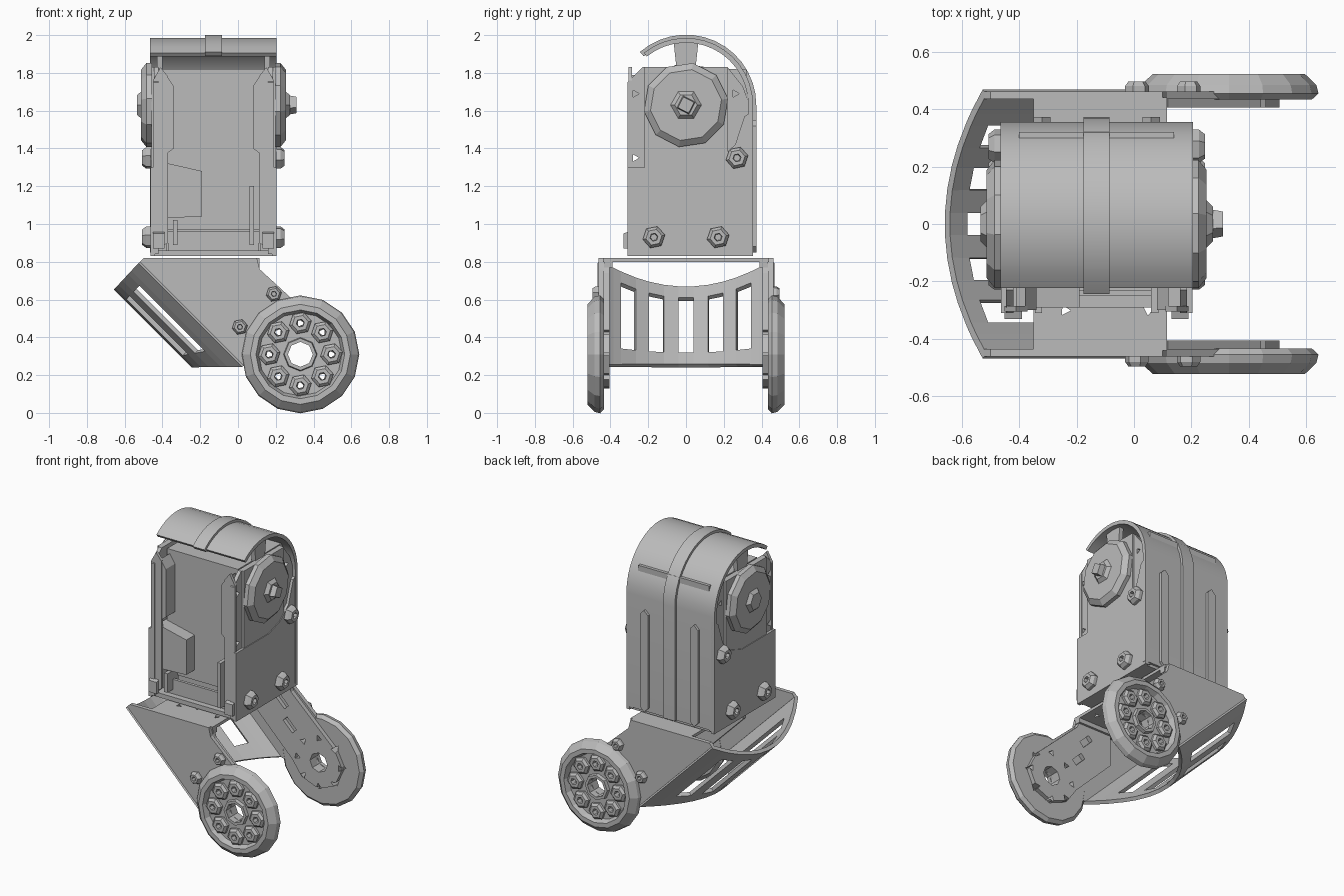
import bpy, bmesh, math
from mathutils import Vector, Matrix

if "Cube" in bpy.data.objects:
    bpy.data.objects.remove(bpy.data.objects["Cube"])

grey = bpy.data.materials.new("plain_grey")
grey.use_nodes = True
GREY = (0.5, 0.5, 0.5, 1)
grey.diffuse_color = GREY
grey.node_tree.nodes["Principled BSDF"].inputs["Base Color"].default_value = GREY

CX = -0.13           # centre line of the upper body
PIVOT = (0.33, 0.31) # wheel hub in x, z
AXES = {"x": lambda p, h: (h, p[0], p[1]),
        "y": lambda p, h: (p[0], h, p[1]),
        "z": lambda p, h: (p[0], p[1], h)}


def finish(name, bm):
    bmesh.ops.remove_doubles(bm, verts=bm.verts, dist=0.0001)
    bmesh.ops.recalc_face_normals(bm, faces=bm.faces)
    mesh = bpy.data.meshes.new(name)
    bm.to_mesh(mesh)
    bm.free()
    mesh.materials.append(grey)
    ob = bpy.data.objects.new(name, mesh)
    bpy.context.collection.objects.link(ob)
    return ob


def prism(name, pts, axis, a, b):
    """Extrude a flat outline along an axis from a to b."""
    bm = bmesh.new()
    lo = [bm.verts.new(AXES[axis](p, a)) for p in pts]
    hi = [bm.verts.new(AXES[axis](p, b)) for p in pts]
    bm.faces.new(lo)
    bm.faces.new(hi)
    for i in range(len(pts)):
        j = (i + 1) % len(pts)
        bm.faces.new((lo[i], lo[j], hi[j], hi[i]))
    return finish(name, bm)


def box(name, x, y, z):
    return prism(name, [(x[0], y[0]), (x[1], y[0]), (x[1], y[1]), (x[0], y[1])], "z", *z)


def lathe(name, profile, centre, direction, n, turn=0.0):
    """Spin a closed (radius, height) loop round a direction."""
    bm = bmesh.new()
    place = Matrix.Translation(centre) @ Vector(direction).to_track_quat("Z", "Y").to_matrix().to_4x4()
    rings = []
    for i in range(n):
        a = math.tau * i / n + turn
        rings.append([bm.verts.new(place @ Vector((r * math.cos(a), r * math.sin(a), h))) for r, h in profile])
    for i in range(n):
        for k in range(len(profile)):
            m = (k + 1) % len(profile)
            if profile[k][0] or profile[m][0]:
                p, q = rings[i], rings[(i + 1) % n]
                bm.faces.new((p[k], p[m], q[m], q[k]))
    return finish(name, bm)


def nut(name, centre, direction, r, h):
    loop = [(r, 0), (r, h * 0.55), (r * 0.72, h), (r * 0.36, h), (r * 0.3, 0)]
    return lathe(name, loop, centre, direction, 6, 0.2)


def ring_pts(c, r, n, turn=0.0):
    return [(c[0] + r * math.cos(math.tau * i / n + turn), c[1] + r * math.sin(math.tau * i / n + turn)) for i in range(n)]


def cut(ob, cutters):
    """Cut holes, bake the result and drop the cutters."""
    for c in cutters:
        c.hide_render = True
        m = ob.modifiers.new("hole", "BOOLEAN")
        m.operation, m.solver, m.object = "DIFFERENCE", "EXACT", c
    dg = bpy.context.evaluated_depsgraph_get()
    ob.data = bpy.data.meshes.new_from_object(ob.evaluated_get(dg))
    ob.modifiers.clear()
    for c in cutters:
        bpy.data.objects.remove(c)


# Upper body: inner case, floor tray, front block
box("inner_case", (CX - 0.27, CX + 0.27), (-0.2, 0.32), (0.97, 1.82))
box("case_base", (CX - 0.25, CX + 0.25), (-0.16, 0.3), (0.86, 0.97))
box("floor_tray", (CX - 0.32, CX + 0.32), (-0.29, 0.34), (0.83, 0.86))
box("tray_lip", (CX - 0.24, CX + 0.24), (-0.25, -0.23), (0.86, 0.96))
prism("front_block", [(-0.41, 1.03), (-0.19, 1.04), (-0.19, 1.28), (-0.41, 1.33)], "y", -0.29, -0.19)

# Side panels, hub discs, nuts and front posts
panel = [(-0.31, 0.84), (0.35, 0.84), (0.35, 1.6), (0.3, 1.73), (0.22, 1.83), (-0.23, 1.83), (-0.31, 1.75)]
lower = [(-0.31, 0.83), (0.355, 0.83), (0.355, 1.6), (0.31, 1.57), (0.26, 1.42), (0.17, 1.34), (0.05, 1.3), (-0.31, 1.3)]
for s, side in ((1, "left"), (-1, "right")):
    X = lambda d: CX + s * d
    up = prism(side + "_upper_panel", panel, "x", X(0.29), X(0.315))
    cut(up, [prism("hole", ring_pts(c, 0.022, 3), "x", X(0.27), X(0.34))
             for c in ((-0.27, 1.69), (0.26, 1.69), (-0.27, 1.35))])
    prism(side + "_lower_panel", lower, "x", X(0.31), X(0.333))
    prism(side + "_middle_web", [(-0.22, 1.25), (0.22, 1.25), (0.22, 1.83), (-0.22, 1.83)], "x", X(0.31), X(0.328))
    lathe(side + "_hub_disc", [(0, 0), (0.225, 0), (0.225, 0.03), (0.19, 0.058), (0, 0.058)],
          (X(0.325), 0, 1.63), (s, 0, 0), 10, 0.15)
    lathe(side + "_hub_boss", [(0, 0), (0.085, 0), (0.06, 0.025), (0, 0.025)], (X(0.38), 0, 1.63), (s, 0, 0), 6)
    lathe(side + "_hub_pin", [(0, 0), (0.055, 0), (0.045, 0.05 if s > 0 else 0.01), (0, 0.05 if s > 0 else 0.01)],
          (X(0.39), 0, 1.63), (s, 0, 0), 4, 0.3)
    for y, z in ((0.27, 1.35), (-0.17, 0.93), (0.17, 0.93)):
        nut(side + "_panel_nut", (X(0.33), y, z), (s, 0, 0), 0.06, 0.047)
    # posts and clips flanking the front opening
    prism(side + "_front_post", [(X(0.24), 0.9), (X(0.32), 0.86), (X(0.32), 1.76), (X(0.28), 1.83), (X(0.24), 1.78)],
          "y", -0.305, -0.285)
    box(side + "_inner_rail", sorted((X(0.19), X(0.215))), (-0.31, -0.19), (0.89, 1.2 if s > 0 else 1.02))
    prism(side + "_upper_clip", [(X(0.25), 1.37), (X(0.21), 1.4), (X(0.21), 1.73), (X(0.25), 1.79)], "y", -0.3, -0.19)
    prism(side + "_foot_lug", [(-0.33, 0.87), (-0.3, 0.87), (-0.3, 0.96), (-0.33, 0.95)], "x", X(0.26), X(0.32))
    prism(side + "_cover_support", [(-0.05, 1.82), (0.05, 1.82), (0.065, 1.96), (-0.065, 1.96)], "x", X(0.27), X(0.3))


# Curved cover with central strap and back ridges
def hood(name, r, t, x0, x1, end, steps=14):
    arc = [math.radians(end * i / steps) for i in range(steps + 1)]
    outer = [(r, 0.85)] + [(r * math.cos(a), 1.63 + r * math.sin(a)) for a in arc]
    k = r - t
    inner = [(k, 0.85)] + [(k * math.cos(a), 1.63 + k * math.sin(a)) for a in arc]
    ob = prism(name, outer + inner[::-1], "x", x0, x1)
    bpy.ops.object.select_all(action="DESELECT")
    ob.select_set(True)
    bpy.context.view_layer.objects.active = ob
    bpy.ops.object.shade_smooth_by_angle(angle=math.radians(35))


hood("curved_cover", 0.355, 0.025, CX - 0.335, CX + 0.335, 129)
hood("cover_strap", 0.372, 0.03, CX - 0.045, CX + 0.045, 131)
for d in (-0.19, 0.19):
    rib = [(CX + d - 0.03, 0.88), (CX + d, 0.85), (CX + d + 0.03, 0.88),
           (CX + d + 0.03, 1.52), (CX + d, 1.55), (CX + d - 0.03, 1.52)]
    prism("back_ridge", rib, "y", 0.35, 0.372)

# Leg bracket: top plate with small holes
plate = box("bracket_top_plate", (-0.35, 0.115), (-0.44, 0.44), (0.8, 0.82))
cut(plate, [prism("hole", ring_pts((x, s * y), 0.02, 3, x * 9), "z", 0.78, 0.84)
            for s in (-1, 1) for x, y in ((-0.24, 0.3), (-0.12, 0.27), (0.05, 0.3), (0.0, 0.22), (-0.2, 0.2))])
for s in (-1, 1):
    box("plate_fold", (-0.35, 0.115), sorted((s * 0.39, s * 0.435)), (0.77, 0.8))

# Leg bracket: side plates, inner arms, wheels
flank = [(-0.5, 0.82), (0.1, 0.82), (0.115, 0.76), (0.29, 0.6), (0.5, 0.4), (0.33, 0.1), (0.1, 0.25), (0.03, 0.25), (-0.52, 0.8)]
arm = [(-0.15, 0.8), (0.1, 0.8), (0.12, 0.74), (0.45, 0.43), (0.51, 0.31), (0.45, 0.18),
       (0.33, 0.13), (0.2, 0.18), (0.13, 0.28), (-0.15, 0.56)]
wheel = [(0.065, 0), (0.29, 0), (0.312, 0.02), (0.305, 0.05), (0.265, 0.088), (0.235, 0.088),
         (0.22, 0.05), (0.065, 0.05)]
for s, side in ((1, "back"), (-1, "front")):
    def hub_holes():
        tri = [prism("hole", ring_pts(c, 0.024, 3, i), "y", s * 0.35, s * 0.6)
               for i, c in enumerate(ring_pts(PIVOT, 0.165, 8))]
        return tri + [prism("hole", ring_pts(PIVOT, 0.066, 8), "y", s * 0.35, s * 0.6)]

    cut(prism(side + "_side_plate", flank, "y", s * 0.435, s * 0.462), hub_holes())
    slots = [prism("hole", [(x, z), (x + 0.07, z - 0.07), (x + 0.1, z - 0.04), (x + 0.03, z + 0.03)],
                   "y", s * 0.39, s * 0.432) for x, z in ((0.0, 0.68), (0.06, 0.53))]
    cut(prism(side + "_inner_arm", arm, "y", s * 0.405, s * 0.436), hub_holes() + slots)
    cut(lathe(side + "_wheel", wheel, (PIVOT[0], s * 0.434, PIVOT[1]), (0, s, 0), 16), hub_holes())
    lathe(side + "_wheel_bushing", [(0.066, 0), (0.09, 0), (0.085, 0.025), (0.066, 0.025)],
          (PIVOT[0], s * 0.482, PIVOT[1]), (0, s, 0), 8)
    for c in ring_pts(PIVOT, 0.165, 8):
        nut(side + "_wheel_nut", (c[0], s * 0.483, c[1]), (0, s, 0), 0.06, 0.032)
    for x, z in ((0.19, 0.63), (0.01, 0.455)):
        nut(side + "_plate_nut", (x, s * 0.46, z), (0, s, 0), 0.042, 0.036)

# Bulged slotted guard joining the two side plates
bm = bmesh.new()
edges = [0.46, 0.39, 0.35, 0.27, 0.2, 0.12, 0.04]
cols = [-e for e in edges] + edges[::-1]
grid = []
for y in cols:
    f = (y / 0.46) ** 2
    top = 0.66 + 0.14 * f
    total = 0.01 + 0.27 * f          # x + z along this column
    grid.append([bm.verts.new((total - z, y, z)) for z in (0.25, 0.31 + 0.04 * f, top - 0.06, top)])
for i in range(len(cols) - 1):
    for k in range(3):
        if k == 1 and i in (2, 4, 6, 8, 10):
            continue
        bm.faces.new((grid[i][k], grid[i + 1][k], grid[i + 1][k + 1], grid[i][k + 1]))
guard = finish("slotted_guard", bm)
mod = guard.modifiers.new("thickness", "SOLIDIFY")
mod.thickness, mod.offset = 0.025, 0
